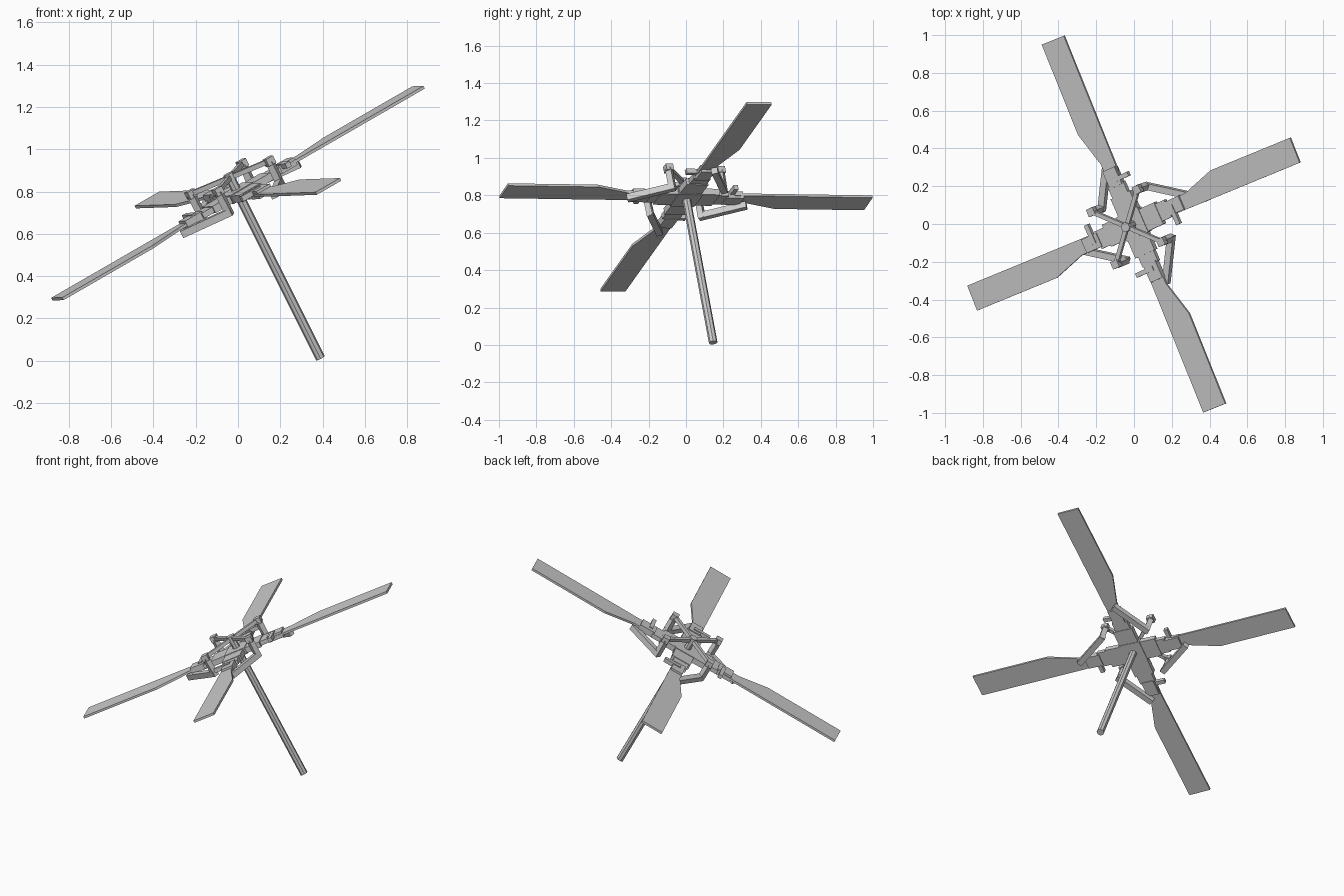
import bpy, bmesh
from math import pi
from mathutils import Vector, Matrix

if "Cube" in bpy.data.objects:
    bpy.data.objects.remove(bpy.data.objects["Cube"])

# Tilted rotor frame: blade axis, cross-blade axis, shaft axis
A = Vector((0.803, 0.367, 0.470)).normalized()
N = A.cross(Vector((-0.398, 0.917, -0.028))).normalized()
B = N.cross(A)
FRAME = Matrix.Translation((0, 0, 0.792)) @ Matrix((A, B, N)).transposed().to_4x4()


def finish(name, bm, rot):
    bmesh.ops.recalc_face_normals(bm, faces=bm.faces)
    me = bpy.data.meshes.new(name)
    bm.to_mesh(me)
    bm.free()
    ob = bpy.data.objects.new(name, me)
    bpy.context.collection.objects.link(ob)
    ob.matrix_world = FRAME @ Matrix.Rotation(rot, 4, 'Z')
    return ob


def plate(name, outline, w0, w1, rot=0):
    bm = bmesh.new()
    f = bm.faces.new([bm.verts.new((u, v, w0)) for u, v in outline])
    ext = bmesh.ops.extrude_face_region(bm, geom=[f])['geom']
    top = [g for g in ext if isinstance(g, bmesh.types.BMVert)]
    bmesh.ops.translate(bm, verts=top, vec=(0, 0, w1 - w0))
    return finish(name, bm, rot)


def box(name, lo, hi, rot=0):
    return plate(name, [(lo[0], lo[1]), (hi[0], lo[1]), (hi[0], hi[1]), (lo[0], hi[1])],
                 lo[2], hi[2], rot)


def bar(name, p, q, radius, rot=0, sides=4):
    p, q = Vector(p), Vector(q)
    d = q - p
    bm = bmesh.new()
    bmesh.ops.create_cone(bm, cap_ends=True, segments=sides, radius1=radius,
                          radius2=radius, depth=d.length,
                          matrix=Matrix.Translation((p + q) / 2)
                          @ d.to_track_quat('Z', 'Y').to_matrix().to_4x4()
                          @ Matrix.Rotation(pi / sides, 4, 'Z'))
    return finish(name, bm, rot)


# Mast, hub and spider cap
bar("mast", (0, 0, -0.884), (0, 0, 0.09), 0.023, sides=8)
box("hub_block", (-0.07, -0.07, -0.022), (0.07, 0.07, 0.022))
bar("spider_cap", (0, 0, 0.065), (0, 0, 0.105), 0.026, sides=8)

BLADE = [(0.27, -0.043), (1.061, -0.07), (1.067, 0.072), (0.552, 0.09),
         (0.36, 0.036), (0.27, 0.036)]

for i in range(4):
    r = i * pi / 2
    # Blade and its stepped root
    plate(f"blade_{i}", BLADE, -0.007, 0.007, r)
    box(f"hub_arm_{i}", (0.06, -0.066, -0.018), (0.17, 0.06, 0.018), r)
    box(f"blade_root_{i}", (0.16, -0.05, -0.014), (0.23, 0.05, 0.014), r)
    box(f"blade_grip_{i}", (0.22, -0.04, -0.02), (0.32, 0.038, 0.02), r)
    # Chordwise pin standing out of the trailing side
    box(f"grip_pin_{i}", (0.242, -0.1, 0.0), (0.267, 0.01, 0.026), r)
    # Spider arm, upright pitch link and pitch horn
    bar(f"spider_arm_{i}", (0, 0, 0.085), (0.148, 0.155, 0.085), 0.016, r)
    box(f"link_joint_{i}", (0.128, 0.135, 0.065), (0.17, 0.177, 0.102), r)
    bar(f"pitch_link_{i}", (0.147, 0.155, -0.045), (0.149, 0.157, 0.08), 0.023, r)
    bar(f"pitch_horn_{i}", (0.135, 0.163, -0.03), (0.355, 0.018, -0.03), 0.025, r)
